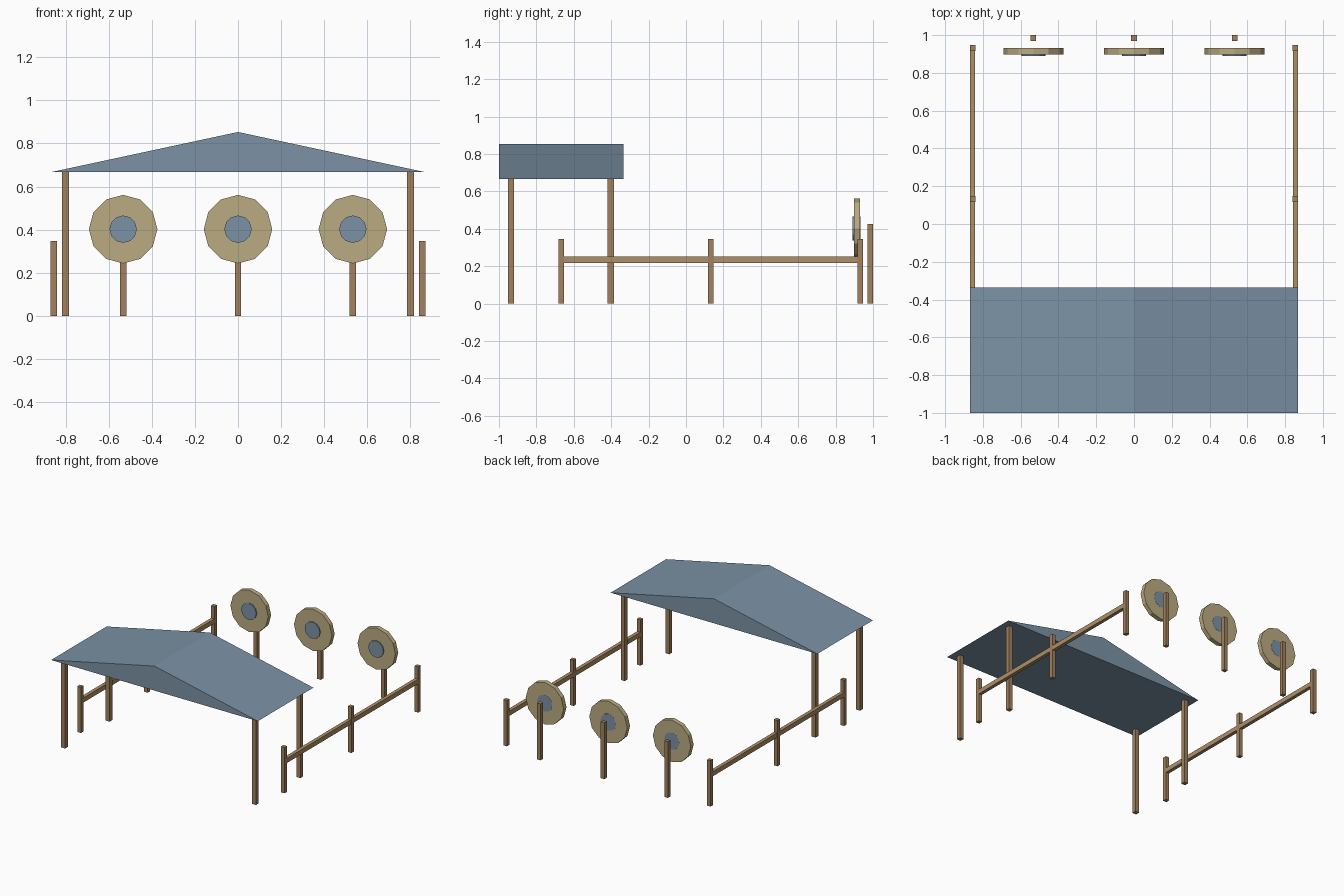
import bpy
import bmesh
import math

if "Cube" in bpy.data.objects:
    bpy.data.objects.remove(bpy.data.objects["Cube"])


def material(name, rgb):
    m = bpy.data.materials.new(name)
    m.diffuse_color = (*rgb, 1)
    m.use_nodes = True
    m.node_tree.nodes["Principled BSDF"].inputs["Base Color"].default_value = m.diffuse_color
    return m


WOOD = material("wood", (0.36, 0.22, 0.11))
RAIL = material("rail_wood", (0.43, 0.28, 0.14))
STRAW = material("straw", (0.50, 0.41, 0.22))
BLUE = material("slate_blue", (0.20, 0.29, 0.38))


def finish(name, bm, mat):
    bmesh.ops.recalc_face_normals(bm, faces=bm.faces)
    mesh = bpy.data.meshes.new(name)
    bm.to_mesh(mesh)
    bm.free()
    mesh.materials.append(mat)
    obj = bpy.data.objects.new(name, mesh)
    bpy.context.collection.objects.link(obj)
    return obj


def box(name, lo, hi, mat):
    bm = bmesh.new()
    bmesh.ops.create_cube(bm, size=1)
    for v in bm.verts:
        v.co = [(a + b) / 2 + c * (b - a) for a, b, c in zip(lo, hi, v.co)]
    return finish(name, bm, mat)


def post(name, x, y, height, width):
    h = width / 2
    return box(name, (x - h, y - h, 0), (x + h, y + h, height), WOOD)


def prism(name, outline, y0, y1, mat):
    """Extrude an (x, z) outline along y."""
    bm = bmesh.new()
    face = bm.faces.new([bm.verts.new((x, y0, z)) for x, z in outline])
    new = bmesh.ops.extrude_face_region(bm, geom=[face], use_keep_orig=True)["geom"]
    bmesh.ops.translate(bm, vec=(0, y1 - y0, 0),
                        verts=[g for g in new if isinstance(g, bmesh.types.BMVert)])
    return finish(name, bm, mat)


def disc(name, x, z, radius, y0, y1, mat, sides=12):
    ring = [(x + radius * math.cos(math.tau * i / sides),
             z + radius * math.sin(math.tau * i / sides)) for i in range(sides)]
    return prism(name, ring, y0, y1, mat)


# Shelter roof
prism("shelter_roof", [(-0.867, 0.667), (0.867, 0.667), (0, 0.853)], -1, -0.335, BLUE)

for side, label in ((-1, "left"), (1, "right")):
    # Shelter posts
    for y, end in ((-0.935, "front"), (-0.402, "back")):
        post(f"{label}_{end}_shelter_post", side * 0.8, y, 0.668, 0.033)
    # Side fences
    x = side * 0.854
    for i, y in enumerate((-0.668, 0.132, 0.932)):
        post(f"{label}_fence_post_{i + 1}", x, y, 0.347, 0.03)
    box(f"{label}_fence_rail", (x - 0.0135, -0.668, 0.218), (x + 0.0135, 0.932, 0.253), RAIL)

# Targets with their stands
for label, x in (("left", -0.533), ("middle", 0), ("right", 0.533)):
    post(f"{label}_target_post", x, 0.985, 0.427, 0.03)
    disc(f"{label}_target", x, 0.402, 0.159, 0.897, 0.931, STRAW)
    disc(f"{label}_target_centre", x, 0.402, 0.0635, 0.889, 0.932, BLUE)
